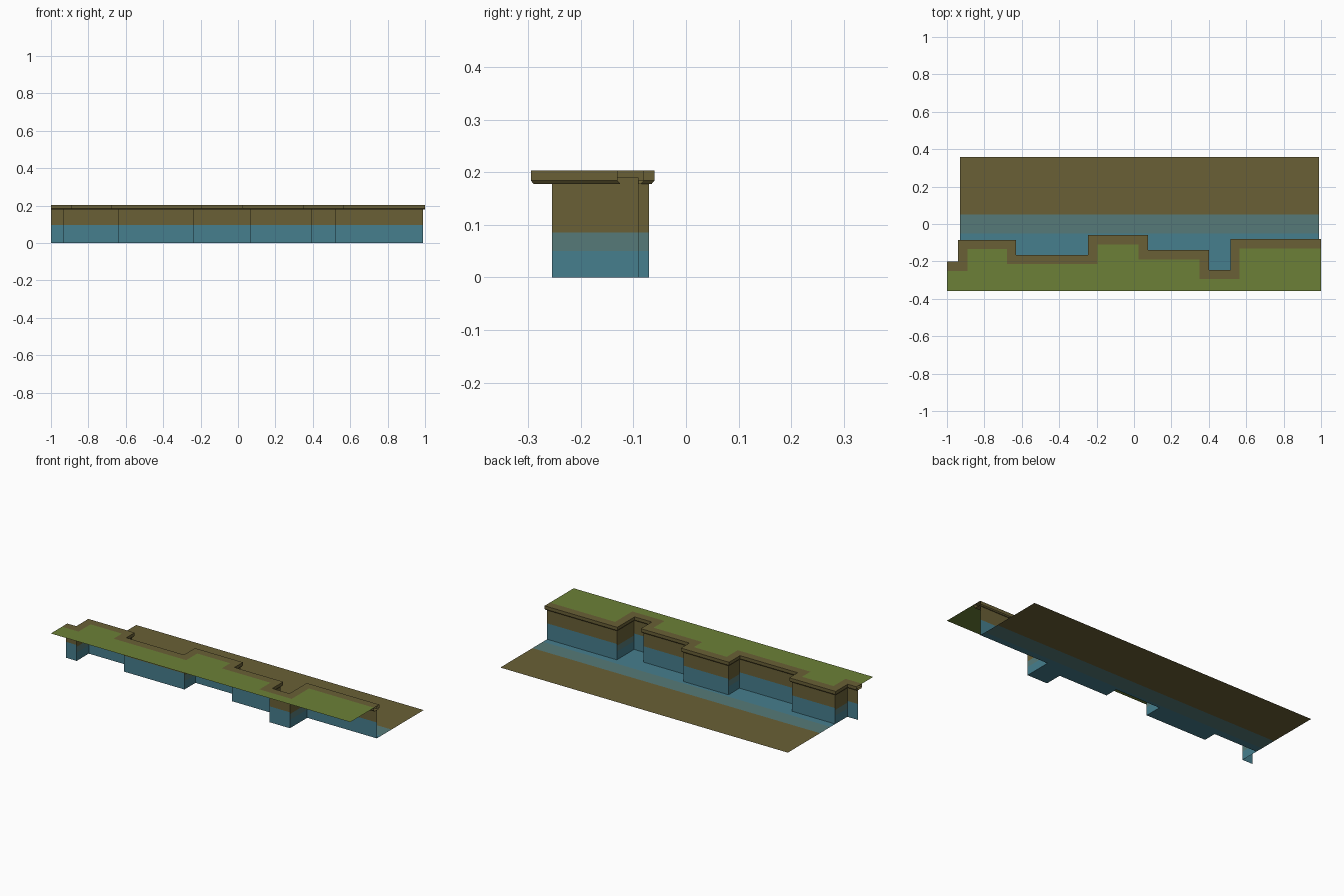
import bpy, bmesh
from mathutils import Vector

if "Cube" in bpy.data.objects:
    bpy.data.objects.remove(bpy.data.objects["Cube"])

# Bank outline: level of each straight run (y) and the x where runs step
RUNS = [-0.20, -0.085, -0.165, -0.06, -0.14, -0.245, -0.08]
STEPS = [-0.94, -0.63, -0.245, 0.075, 0.40, 0.515]
TOP = 0.203


def material(name, rgb):
    m = bpy.data.materials.new(name)
    m.diffuse_color = (*rgb, 1)
    m.use_nodes = True
    m.node_tree.nodes["Principled BSDF"].inputs["Base Color"].default_value = m.diffuse_color
    return m


GRASS = material("grass_green", (0.150, 0.216, 0.038))
EARTH = material("earth_brown", (0.144, 0.117, 0.037))
WATER = material("water_blue", (0.061, 0.209, 0.270))
SHALLOW = material("shallow_blue", (0.093, 0.195, 0.188))


def outline(d, x0=-1.0, x1=1.0):
    """Stepped outline pulled back into the bank by d."""
    pts = [(x0, RUNS[0] - d)]
    for i, x in enumerate(STEPS):
        x += d if RUNS[i + 1] > RUNS[i] else -d
        pts += [(x, RUNS[i] - d), (x, RUNS[i + 1] - d)]
    pts.append((x1, RUNS[-1] - d))
    return pts


def finish(name, bm, mats, rule=None):
    bm.normal_update()
    if rule:
        for f in bm.faces:
            f.material_index = rule(f)
    me = bpy.data.meshes.new(name)
    bm.to_mesh(me)
    bm.free()
    for m in mats:
        me.materials.append(m)
    ob = bpy.data.objects.new(name, me)
    bpy.context.collection.objects.link(ob)
    return ob


def sweep(profile, closed=False, x1=1.0):
    """Sweep a profile of (inset, z) along the outline."""
    bm = bmesh.new()
    rows = [[bm.verts.new((x, y, z)) for x, y in outline(d, x1=x1)] for d, z in profile]
    pairs = list(zip(rows, rows[1:])) + ([(rows[-1], rows[0])] if closed else [])
    for lo, hi in pairs:
        for i in range(len(lo) - 1):
            bm.faces.new((lo[i], hi[i], hi[i + 1], lo[i + 1]))
    return bm


def sheet(pts, z):
    bm = bmesh.new()
    f = bm.faces.new([bm.verts.new((x, y, z)) for x, y in pts])
    f.normal_update()
    if f.normal.z < 0:
        f.normal_flip()
    return bm


# Grass plateau behind the lip
finish("grass_top", sheet(outline(0.05) + [(1, -0.357), (-1, -0.357)], TOP), [GRASS])

# Overhanging earth lip, slightly tapered underneath
finish("earth_lip", sweep([(0.045, 0.178), (0.005, 0.178), (0.0, 0.184),
                           (0.0, TOP), (0.05, TOP), (0.05, 0.184)], True), [EARTH])


# Bank wall, wet at the foot; step sides show a shallow band
def wall_colour(f):
    z = f.calc_center_median().z
    if abs(f.normal.x) > 0.5:
        return 1 if z < 0.05 else 2 if z < 0.085 else 0
    return 1 if z < 0.096 else 0


finish("bank_wall", sweep([(0.01, z) for z in (0, 0.05, 0.085, 0.096, 0.19)], x1=0.99),
       [EARTH, WATER, SHALLOW], wall_colour)

# River bed from the wall foot to the far shore, banded by depth
bed = sheet(outline(0.01, x1=0.99)[2:] + [(0.99, 0.357), (-0.93, 0.357)], 0)
for y in (-0.05, 0.05):
    bmesh.ops.bisect_plane(bed, geom=bed.verts[:] + bed.edges[:] + bed.faces[:],
                           plane_co=Vector((0, y, 0)), plane_no=Vector((0, 1, 0)))


def bed_colour(f):
    y = sum(v.co.y for v in f.verts) / len(f.verts)
    return 0 if y > 0.06 else 2 if y > -0.04 else 1


finish("river_bed", bed, [EARTH, WATER, SHALLOW], bed_colour)
